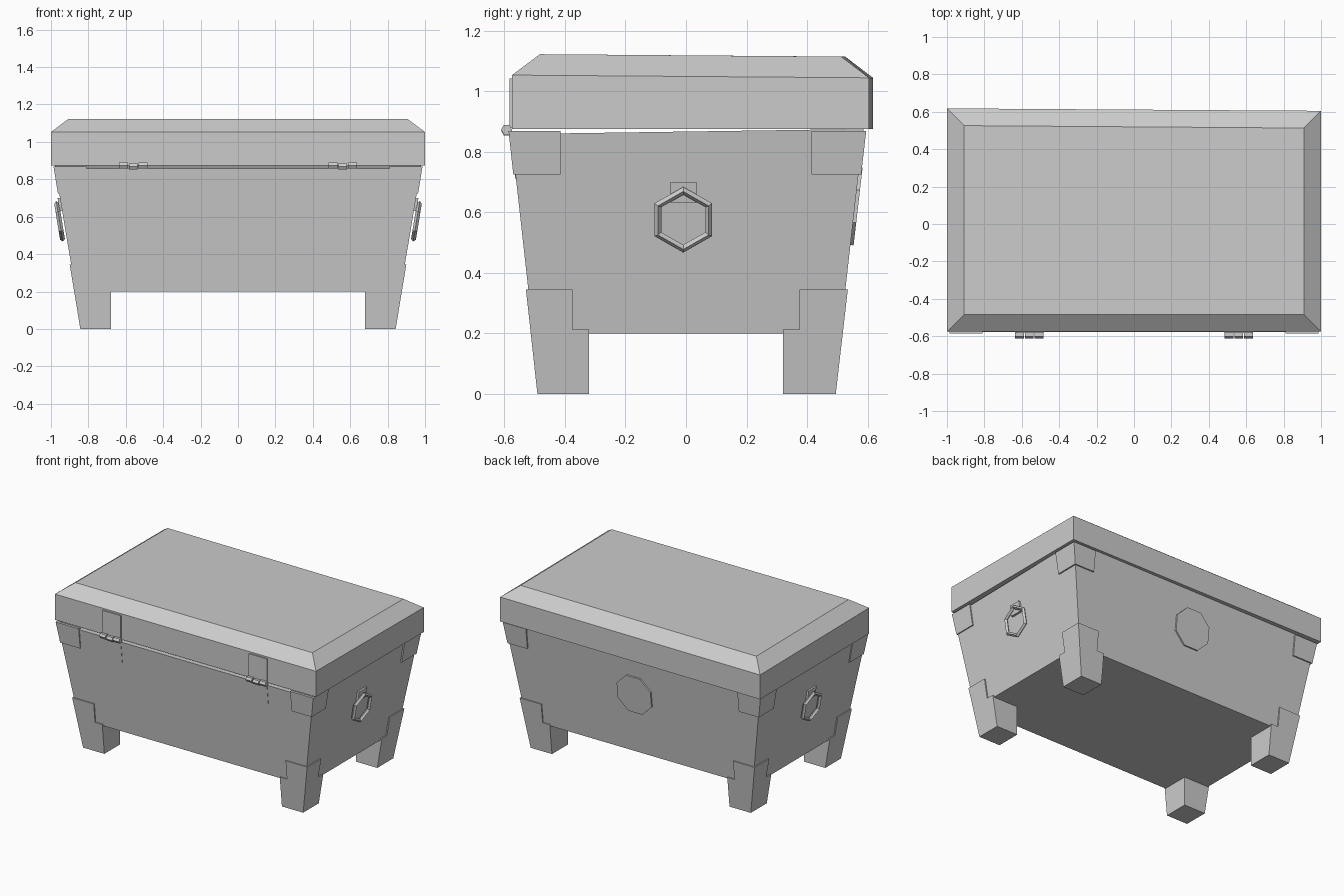
import bpy, bmesh, math
from mathutils import Matrix, Vector

if "Cube" in bpy.data.objects:
    bpy.data.objects.remove(bpy.data.objects["Cube"])

grey = bpy.data.materials.new("plain_grey")
grey.diffuse_color = (0.6, 0.6, 0.6, 1)
grey.use_nodes = True
grey.node_tree.nodes["Principled BSDF"].inputs["Base Color"].default_value = grey.diffuse_color

Z0, Z1 = 0.2, 0.865  # bottom and rim of the flared box


def lerp(a, b, z):
    return a + (b - a) * (z - Z0) / (Z1 - Z0)


# Distance of each sloping wall from the centre at height z
WALLS = {
    "front": lambda z: lerp(-0.505, -0.578, z),
    "back": lambda z: lerp(0.51, 0.587, z),
    "left": lambda z: lerp(-0.868, -0.978, z),
    "right": lambda z: lerp(0.868, 0.978, z),
}


def finish(name, bm):
    bmesh.ops.recalc_face_normals(bm, faces=bm.faces)
    mesh = bpy.data.meshes.new(name)
    bm.to_mesh(mesh)
    bm.free()
    mesh.materials.append(grey)
    obj = bpy.data.objects.new(name, mesh)
    bpy.context.collection.objects.link(obj)
    return obj


def loft(name, rings):
    """Closed solid through a stack of four-cornered rings."""
    bm = bmesh.new()
    rows = [[bm.verts.new(p) for p in ring] for ring in rings]
    for a, b in zip(rows, rows[1:]):
        for i in range(4):
            j = (i + 1) % 4
            bm.faces.new((a[i], a[j], b[j], b[i]))
    bm.faces.new(rows[0][::-1])
    bm.faces.new(rows[-1])
    return finish(name, bm)


def rect(x0, x1, y0, y1, z):
    return [(x0, y0, z), (x1, y0, z), (x1, y1, z), (x0, y1, z)]


def wall_plate(name, wall, u0, u1, z0, z1, t=0.008):
    """Thin plate lying on a wall; u0 and u1 are numbers or functions of z."""
    rings = []
    for z in (z0, z1):
        w = WALLS[wall](z)
        s = math.copysign(1, w)
        a, b = (u(z) if callable(u) else u for u in (u0, u1))
        if wall in ("front", "back"):
            rings.append(rect(a, b, w - s * 0.01, w + s * t, z))
        else:
            rings.append(rect(w - s * 0.01, w + s * t, a, b, z))
    loft(name, rings)


# Flared box, rim slightly lower at the front
rim = [(x, y, 0.858 if y < 0 else 0.875) for x, y, z in rect(
    WALLS["left"](Z1), WALLS["right"](Z1), WALLS["front"](Z1), WALLS["back"](Z1), Z1)]
loft("box", [rect(-0.868, 0.868, -0.505, 0.51, Z0), rim])


# Lid with chamfered top, slightly askew at the back
def lid_ring(inset, z, drop):
    x, f = 1 - inset, -0.575 + inset
    return [(-x, f, z), (x, f, z), (x, 0.605 - inset, z - drop), (-x, 0.618 - inset, z - drop)]


loft("lid", [lid_ring(0, 0.875, 0), lid_ring(0, 1.053, 0.009), lid_ring(0.092, 1.122, 0.008)])

# Legs and corner brackets
for xs, side in ((-1, "left"), (1, "right")):
    for ys, end in ((-1, "front"), (1, "back")):
        tag = f"{end}_{side}"
        rings = []
        for z in (0, 0.212):
            xo = WALLS[side](z) + xs * 0.008
            yo = WALLS[end](z) + ys * 0.008
            rings.append(rect(xs * 0.68, xo, ys * 0.32, yo, z))
        loft(f"leg_{tag}", rings)
        for level, z0, z1, xin, yin in (("lower", 0.2, 0.345, 0.735, 0.375),
                                        ("upper", 0.725, 0.868, 0.81, 0.415)):
            wall_plate(f"{level}_bracket_{tag}_long", end, xs * xin,
                       lambda z: WALLS[side](z) + xs * 0.008, z0, z1)
            wall_plate(f"{level}_bracket_{tag}_short", side, ys * yin,
                       lambda z: WALLS[end](z) + ys * 0.008, z0, z1)

# Front hinges: lid plate, box plate and three knuckles
for cx, tag in ((-0.56, "left"), (0.56, "right")):
    loft(f"hinge_lid_plate_{tag}", [rect(cx - 0.07, cx + 0.07, -0.583, -0.565, z)
                                    for z in (0.878, 1.042)])
    wall_plate(f"hinge_box_plate_{tag}", "front", cx - 0.068, cx + 0.068, 0.71, 0.86, 0.003)
    for i in (-1, 0, 1):
        bm = bmesh.new()
        bmesh.ops.create_cone(bm, cap_ends=True, segments=6, radius1=0.018, radius2=0.018,
                              depth=0.046)
        bm.transform(Matrix.Translation((cx + i * 0.052, -0.593, 0.873 - 0.004 * (i == 0)))
                     @ Matrix.Rotation(math.pi / 2, 4, "Y"))
        finish(f"hinge_knuckle_{tag}_{i + 2}", bm)

# Hexagonal ring handles hanging on the side walls
lean = math.atan2(0.11, Z1 - Z0)
for s, side in ((-1, "left"), (1, "right")):
    wall_plate(f"handle_mount_{side}", side, -0.052, 0.034, 0.63, 0.70, 0.014)
    x = WALLS[side](0.575) + s * 0.024
    bpy.ops.mesh.primitive_torus_add(
        major_segments=6, minor_segments=4, major_radius=0.097, minor_radius=0.013,
        location=(x, -0.009, 0.575), rotation=(0, s * lean - math.pi / 2, 0))
    ring = bpy.context.object
    ring.name = f"handle_ring_{side}"
    ring.data.materials.append(grey)

# Eight-sided boss on the back wall
bm = bmesh.new()
bmesh.ops.create_cone(bm, cap_ends=True, segments=8, radius1=0.14, radius2=0.14, depth=0.02)
bm.transform(Matrix.Rotation(math.pi / 8, 4, "Z"))
normal = Vector((0, 1, -0.077 / (Z1 - Z0)))
bm.transform(Matrix.Translation((0, WALLS["back"](0.62), 0.62))
             @ normal.to_track_quat("Z", "Y").to_matrix().to_4x4())
finish("back_boss", bm)
